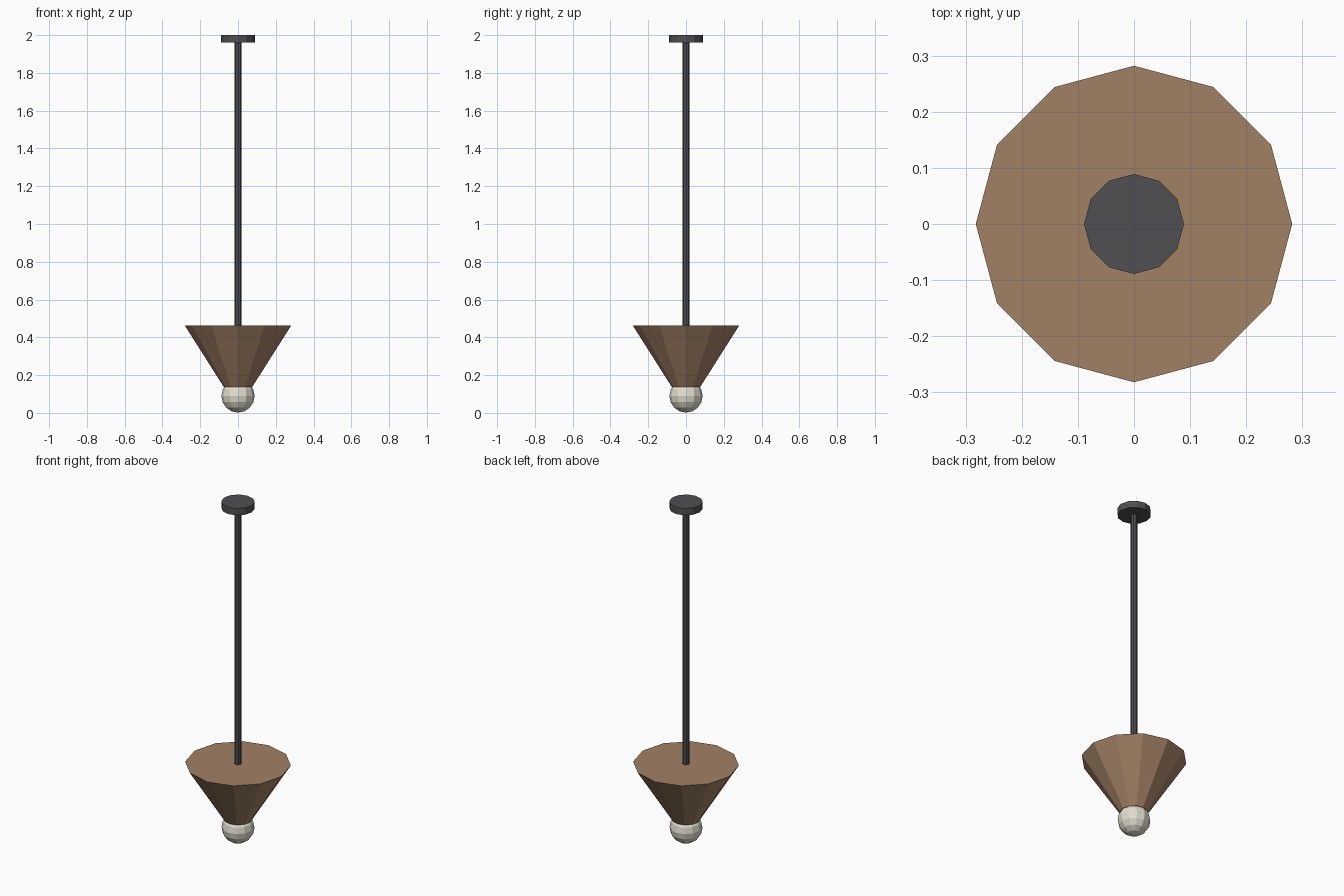
import bpy

if "Cube" in bpy.data.objects:
    bpy.data.objects.remove(bpy.data.objects["Cube"])

SIDES = 12


def paint(obj, name, color):
    mat = bpy.data.materials.get(name) or bpy.data.materials.new(name)
    mat.diffuse_color = (*color, 1)
    mat.use_nodes = True
    mat.node_tree.nodes["Principled BSDF"].inputs["Base Color"].default_value = mat.diffuse_color
    obj.data.materials.append(mat)


def frustum(name, r_bottom, r_top, z0, z1, sides, mat, color):
    bpy.ops.mesh.primitive_cone_add(
        vertices=sides, radius1=r_bottom, radius2=r_top,
        depth=z1 - z0, location=(0, 0, (z0 + z1) / 2))
    obj = bpy.context.object
    obj.name = name
    paint(obj, mat, color)
    return obj


METAL = ("dark_metal", (0.08, 0.08, 0.085))

# Ceiling plate and hanging rod
frustum("ceiling_plate", 0.089, 0.089, 1.96, 2.0, SIDES, *METAL)
frustum("hanging_rod", 0.018, 0.018, 0.455, 1.965, 8, *METAL)

# Upturned cone shade, closed on top
frustum("shade", 0.075, 0.282, 0.137, 0.463, SIDES, "brown_shade", (0.36, 0.22, 0.13))

# Round bulb poking out below the shade
bpy.ops.mesh.primitive_uv_sphere_add(
    segments=SIDES, ring_count=8, radius=0.088, location=(0, 0, 0.09))
bulb = bpy.context.object
bulb.name = "bulb"
paint(bulb, "warm_glass", (0.75, 0.72, 0.62))
